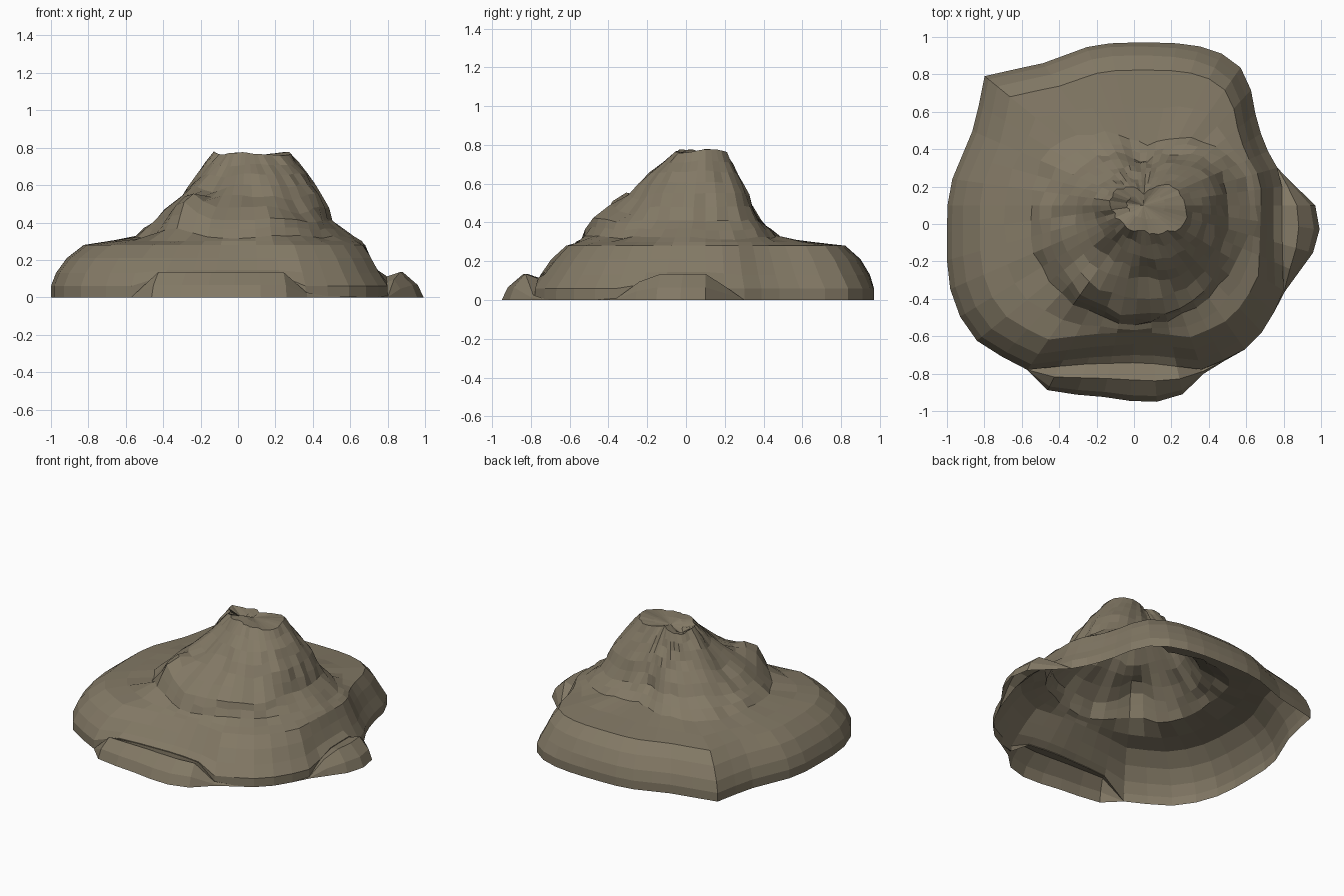
import bpy, bmesh, math, random
from mathutils import Vector, noise

if "Cube" in bpy.data.objects:
    bpy.data.objects.remove(bpy.data.objects["Cube"])

random.seed(4)
C = Vector((0.05, 0.1))          # axis of the summit
N = 46                           # spokes around the mountain

# plan outline of the whole foot, and of the main body without the two low spurs
SHARED = [(.79, .26), (.72, .38), (.66, .53), (.61, .8), (.5, .9), (.35, .95), (.2, .97), (-.1, .97),
          (-.24, .95), (-.54, .84), (-.7, .82), (-.8, .79), (-.85, .53), (-.98, .22), (-1, .08),
          (-1, -.2), (-.98, -.37), (-.92, -.52), (-.82, -.65), (-.57, -.78)]
SIDE = [(.63, -.65), (.72, -.53), (.8, -.37)]
OUTER = SHARED + [(-.45, -.9), (-.1, -.93), (.05, -.96), (.2, -.94), (.3, -.89), (.38, -.79)] \
    + SIDE + [(.96, -.15), (1, 0), (.96, .13)]
BODY = SHARED + [(-.3, -.75), (.05, -.74), (.38, -.78)] + SIDE + [(.79, 0)]

# upper contours: height and radius from the axis every 30 degrees
CONTOURS = [
    (.32, [.58, .53, .42, .33, .45, .58, .60, .64, .64, .64, .61, .58]),
    (.41, [.46, .44, .32, .24, .32, .40, .49, .54, .58, .59, .56, .49]),
    (.55, [.39, .36, .25, .19, .24, .29, .36, .40, .42, .39, .43, .41]),
    (.66, [.31, .28, .19, .14, .17, .22, .27, .26, .25, .27, .31, .32]),
    (.76, [.23, .19, .11, .06, .11, .16, .18, .15, .14, .14, .17, .23]),
]
# local bumps and notches: x, y, height, spread
BUMPS = [(-.29, -.34, .11, .07), (-.12, .11, .03, .04), (-.05, .1, -.05, .03), (.2, .1, .025, .06),
         (0, .0, .03, .04), (.1, -.27, -.03, .06), (.3, -.3, -.03, .07), (-.3, .05, -.03, .07),
         (-.15, -.2, -.05, .06), (.17, -.42, .03, .06)]


def ray_hit(poly, a):
    """Distance from the axis to the outline along angle a."""
    d = Vector((math.cos(a), math.sin(a)))
    best = 0
    for p, q in zip(poly, poly[1:] + poly[:1]):
        p, q = Vector(p) - C, Vector(q) - C
        e = q - p
        det = d.x * -e.y + d.y * e.x
        if abs(det) < 1e-9:
            continue
        t = (p.x * -e.y + p.y * e.x) / det
        s = (d.x * p.y - d.y * p.x) / det
        if -1e-6 <= s <= 1 + 1e-6:
            best = max(best, t)
    return best


def around(row, a):
    """Smooth periodic interpolation of a table row."""
    n = len(row)
    f = a / (2 * math.pi) * n
    i, t = int(f), f - int(f)
    p0, p1, p2, p3 = (row[(i + k) % n] for k in (-1, 0, 1, 2))
    return p1 + .5 * t * (p2 - p0 + t * (2 * p0 - 5 * p1 + 4 * p2 - p3 + t * (3 * (p1 - p2) + p3 - p0)))


# rim rounding by direction (every 45 degrees): steep at left and back, sloping at front and right
RIM = [(.13, [.94, .95, .975, .975, .975, .97, .95, .94]),
       (.21, [.89, .90, .92, .92, .92, .91, .88, .88]),
       (.28, [.85, .84, .83, .84, .835, .82, .805, .81])]


def spoke(a):
    """(radius, height) points from the foot to the summit."""
    rb = ray_hit(BODY, a)
    gap = max(0, ray_hit(OUTER, a) - rb)
    w = min(1, gap / .13)
    pts = [(rb + gap, 0), (rb + gap * .85, .065 * w), (rb + gap * .45, .135 * w), (rb, .11 * w),
           (rb, max(.06, .115 * w))]
    pts += [(rb * around(row, a), z + (.015 * w if z < .2 else 0)) for z, row in RIM]
    for z, row in CONTOURS:
        r = min(around(row, a), pts[-1][0] - .02)
        pr, pz = pts[-1]
        pts += [((r + pr) / 2, (z + pz) / 2), (r, z)]
    return pts + [(pts[-1][0] * .5, .75)]


# mountain: open-bottomed shell of faceted rings
bm = bmesh.new()
rings = []
for i in range(N):
    a = 2 * math.pi * i / N
    col = []
    for k, (r, z) in enumerate(spoke(a)):
        if k > 7:                                  # rocky irregularity on the slopes
            j = min(.012, r * .08)
            r += random.uniform(-j, j)
        x, y = C.x + r * math.cos(a), C.y + r * math.sin(a)
        if k > 7:
            for bx, by, h, s in BUMPS:
                z += h * math.exp(-((x - bx) ** 2 + (y - by) ** 2) / (2 * s * s))
            if k > 8:
                z += .022 * noise.noise(Vector((x * 6, y * 6, 3)))
        col.append(bm.verts.new((x, y, min(z, .79))))
    rings.append(col)
top = bm.verts.new((C.x, C.y, .75))
for i in range(N):
    p, q = rings[i], rings[(i + 1) % N]
    for k in range(len(p) - 1):
        bm.faces.new((p[k], q[k], q[k + 1], p[k + 1]))
    bm.faces.new((p[-1], q[-1], top))
bmesh.ops.remove_doubles(bm, verts=bm.verts, dist=.004)
bmesh.ops.recalc_face_normals(bm, faces=bm.faces)
if sum(f.normal.z for f in bm.faces) < 0:
    bmesh.ops.reverse_faces(bm, faces=bm.faces)

me = bpy.data.meshes.new("mountain")
bm.to_mesh(me)
bm.free()
rock = bpy.data.materials.new("brown grey rock")
rock.diffuse_color = (.225, .19, .13, 1)
rock.use_nodes = True
rock.node_tree.nodes["Principled BSDF"].inputs["Base Color"].default_value = rock.diffuse_color
me.materials.append(rock)
bpy.context.collection.objects.link(bpy.data.objects.new("mountain", me))
